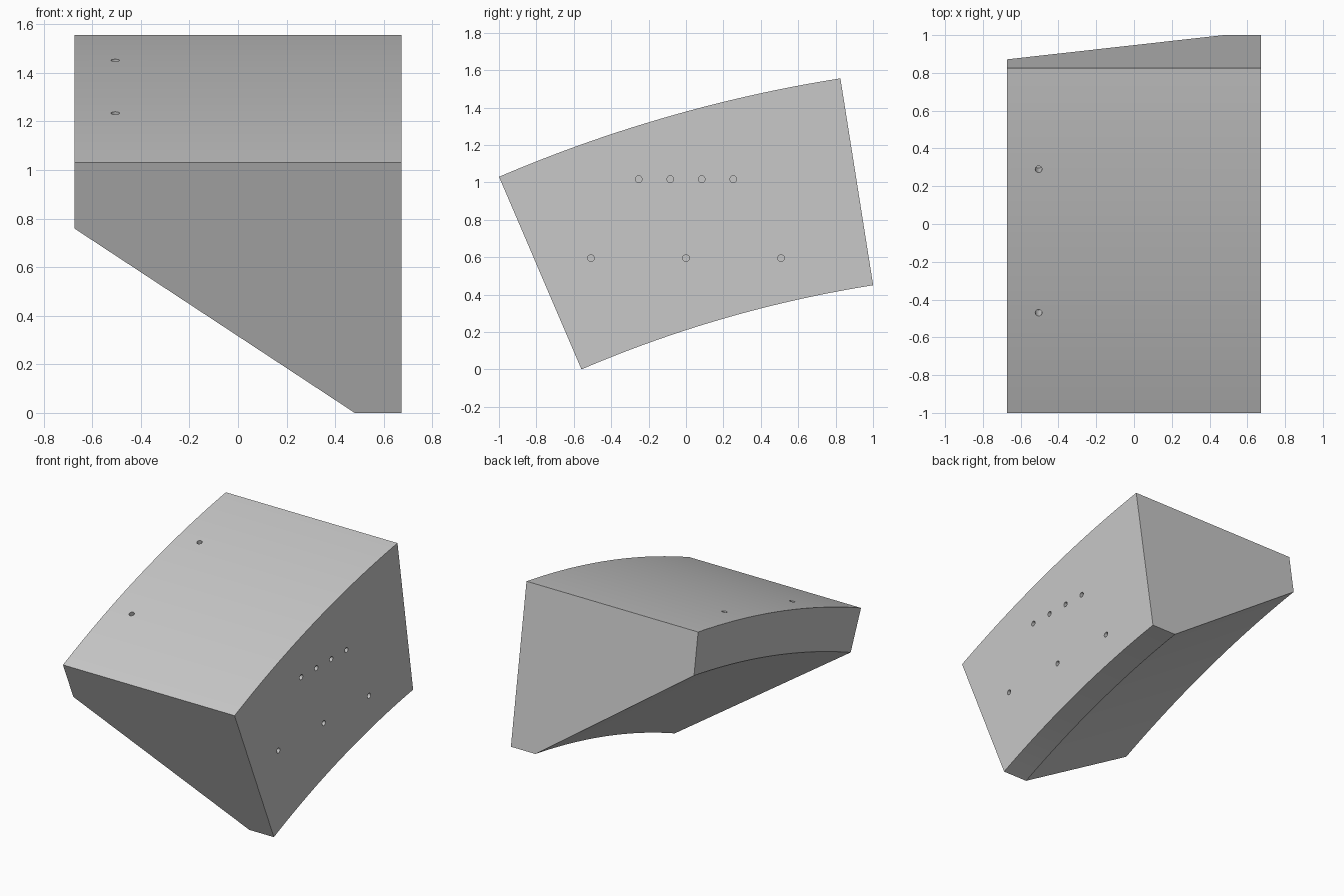
import bpy, bmesh
from math import sin, cos, radians, asin
from mathutils import Vector, Matrix

cube = bpy.data.objects.get("Cube")
if cube:
    bpy.data.objects.remove(cube, do_unlink=True)

# Arc that the block follows, swept about an axis parallel to x
CENTRE_Y, CENTRE_Z, RADIUS = 2.03, -6.049, 7.7
START, END, STEPS = radians(-23.17), radians(-9.0), 32
HALF = 0.673
HOLE_R, HOLE_DEPTH = 0.018, 0.1

grey = bpy.data.materials.new("plain_grey")
grey.use_nodes = True
colour = (0.58, 0.58, 0.58, 1)
grey.diffuse_color = colour
grey.node_tree.nodes["Principled BSDF"].inputs["Base Color"].default_value = colour


def add_object(name, bm):
    bmesh.ops.recalc_face_normals(bm, faces=bm.faces)
    mesh = bpy.data.meshes.new(name)
    bm.to_mesh(mesh)
    bm.free()
    mesh.materials.append(grey)
    obj = bpy.data.objects.new(name, mesh)
    bpy.context.collection.objects.link(obj)
    return obj


def on_arc(x, radius, angle):
    return Vector((x, CENTRE_Y + radius * sin(angle), CENTRE_Z + radius * cos(angle)))


# Curved block: tapered cross-section (x, depth below the outer arc) swept along the arc
section = [(-HALF, 0), (HALF, 0), (HALF, 1.12), (0.48, 1.12), (-HALF, 0.295)]
bm = bmesh.new()
rings = []
for i in range(STEPS + 1):
    angle = START + (END - START) * i / STEPS
    rings.append([bm.verts.new(on_arc(x, RADIUS - d, angle)) for x, d in section])
for a, b in zip(rings, rings[1:]):
    for k in range(len(section)):
        n = (k + 1) % len(section)
        bm.faces.new((a[k], a[n], b[n], b[k]))
bm.faces.new(rings[0])
bm.faces.new(rings[-1])
block = add_object("curved_block", bm)

# Blind holes: each has a mouth point and an outward direction
holes = [(Vector((HALF, y, 1.017)), Vector((1, 0, 0))) for y in (-0.253, -0.084, 0.084, 0.253)]
holes += [(Vector((HALF, y, 0.595)), Vector((1, 0, 0))) for y in (-0.508, 0, 0.508)]
for y in (-0.47, 0.29):
    angle = asin((y - CENTRE_Y) / RADIUS)
    holes.append((on_arc(-0.505, RADIUS, angle), Vector((0, sin(angle), cos(angle)))))

bm = bmesh.new()
for mouth, out in holes:
    turn = out.to_track_quat('Z', 'Y').to_matrix().to_4x4()
    bmesh.ops.create_cone(bm, cap_ends=True, segments=24, radius1=HOLE_R, radius2=HOLE_R,
                          depth=2 * HOLE_DEPTH, matrix=Matrix.Translation(mouth) @ turn)
cutter = add_object("hole_cutter", bm)
cutter.hide_render = True

# Cut the holes, then smooth the curved faces only
cut = block.modifiers.new("holes", 'BOOLEAN')
cut.operation, cut.solver, cut.object = 'DIFFERENCE', 'EXACT', cutter
for obj in bpy.context.selected_objects:
    obj.select_set(False)
bpy.context.view_layer.objects.active = block
block.select_set(True)
bpy.ops.object.modifier_apply(modifier=cut.name)
bpy.data.objects.remove(cutter, do_unlink=True)
bpy.ops.object.shade_smooth_by_angle(angle=radians(20))
